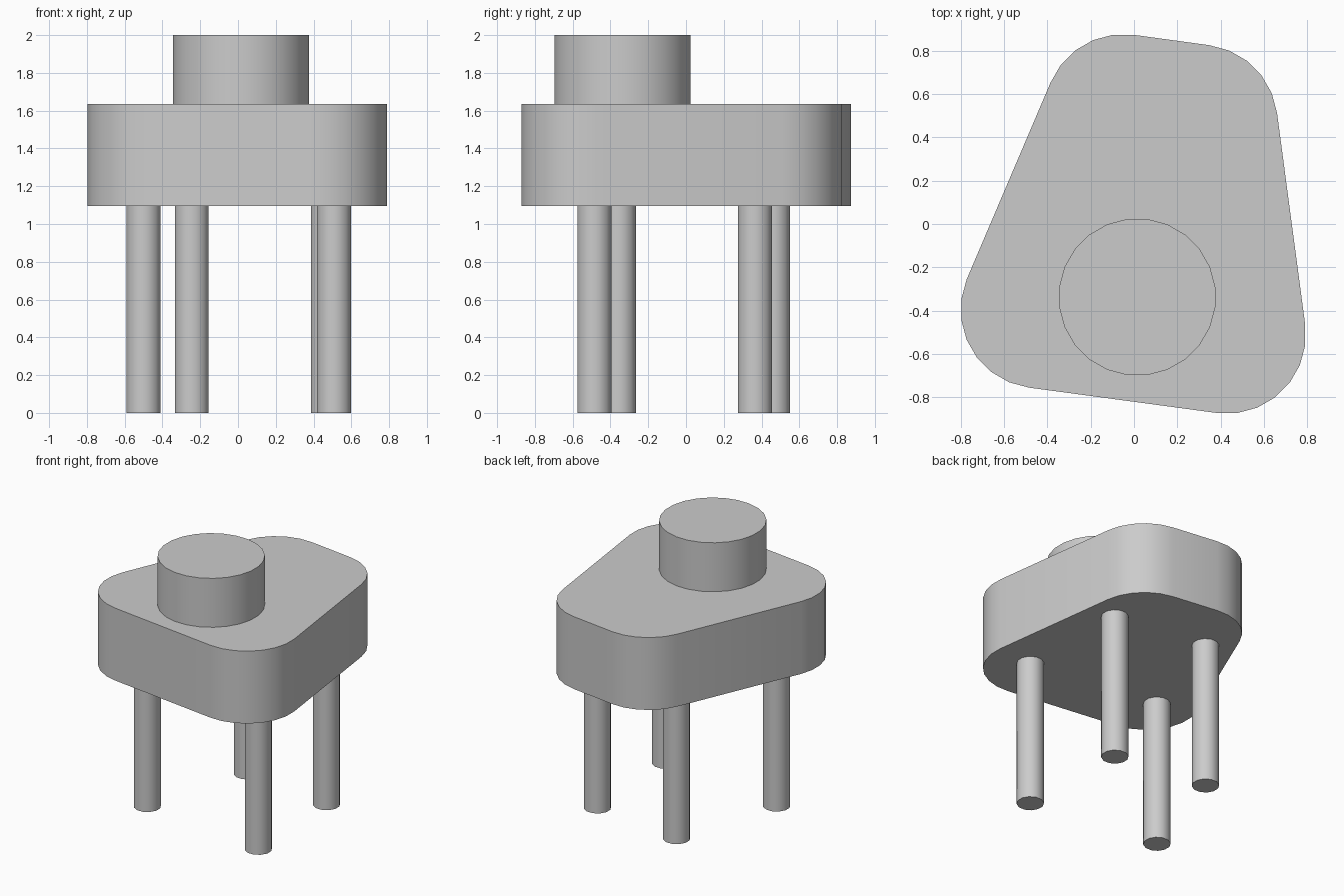
import bpy
import bmesh
import math
from mathutils import Vector
from mathutils.geometry import convex_hull_2d

cube = bpy.data.objects.get("Cube")
if cube:
    bpy.data.objects.remove(cube, do_unlink=True)

# Single grey material
grey = bpy.data.materials.new("plain_grey")
grey.use_nodes = True
colour = (0.6, 0.6, 0.6, 1)
grey.diffuse_color = colour
grey.node_tree.nodes["Principled BSDF"].inputs["Base Color"].default_value = colour


def ring(center, radius, sides):
    """Points of a regular polygon with flat sides facing the axes."""
    step = math.tau / sides
    return [Vector((center[0] + radius * math.cos((i + 0.5) * step),
                    center[1] + radius * math.sin((i + 0.5) * step)))
            for i in range(sides)]


def prism(name, outline, bottom, top):
    """Extrude an outline upward into a closed solid."""
    bm = bmesh.new()
    base = bm.faces.new([bm.verts.new((p.x, p.y, bottom)) for p in outline])
    cap = bmesh.ops.extrude_face_region(bm, geom=[base], use_keep_orig=True)
    moved = [v for v in cap["geom"] if isinstance(v, bmesh.types.BMVert)]
    bmesh.ops.translate(bm, verts=moved, vec=(0, 0, top - bottom))
    bmesh.ops.recalc_face_normals(bm, faces=bm.faces)
    mesh = bpy.data.meshes.new(name)
    bm.to_mesh(mesh)
    bm.free()
    mesh.materials.append(grey)
    obj = bpy.data.objects.new(name, mesh)
    bpy.context.collection.objects.link(obj)
    bpy.ops.object.select_all(action="DESELECT")
    obj.select_set(True)
    bpy.context.view_layer.objects.active = obj
    bpy.ops.object.shade_smooth_by_angle(angle=math.radians(31))
    return obj


UNDERSIDE, DECK_TOP, HEIGHT = 1.095, 1.635, 2.0
ROUND = 0.363

# Deck: four rounded corners joined by straight sides
corners = [(0.43, -0.512), (0.30, 0.465), (-0.05, 0.513), (-0.437, -0.395)]
points = [p for c in corners for p in ring(c, ROUND, 24)]
prism("deck", [points[i] for i in convex_hull_2d(points)], UNDERSIDE, DECK_TOP)

# Round drum standing on the deck
prism("drum", ring((0.015, -0.337), ROUND, 24), DECK_TOP, HEIGHT)

# Four straight legs
legs = {
    "front_left_leg": (0.508, -0.485),
    "front_right_leg": (-0.50, -0.355),
    "back_left_leg": (0.475, 0.365),
    "back_right_leg": (-0.245, 0.46),
}
for name, spot in legs.items():
    prism(name, ring(spot, 0.093, 12), 0, UNDERSIDE)
